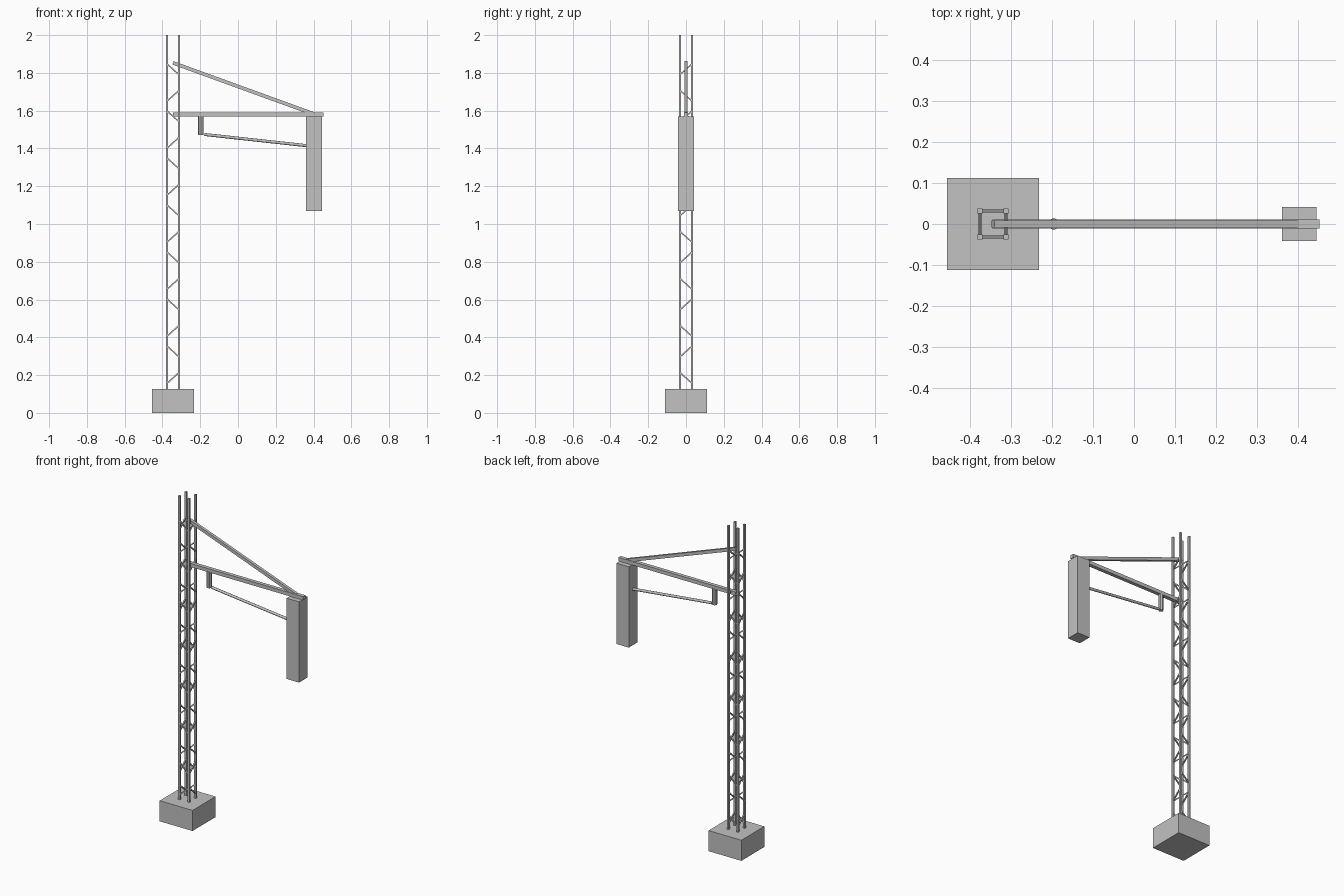
import bpy
from mathutils import Vector

cube = bpy.data.objects.get("Cube")
if cube:
    bpy.data.objects.remove(cube, do_unlink=True)

grey = bpy.data.materials.new("galvanised_grey")
grey.use_nodes = True
colour = (0.54, 0.54, 0.54, 1)
grey.diffuse_color = colour
grey.node_tree.nodes["Principled BSDF"].inputs["Base Color"].default_value = colour


def finish(name):
    ob = bpy.context.object
    ob.name = name
    ob.data.materials.append(grey)
    return ob


def box(name, low, high):
    low, high = Vector(low), Vector(high)
    bpy.ops.mesh.primitive_cube_add(size=1, location=(low + high) / 2)
    ob = finish(name)
    ob.scale = high - low
    return ob


def bar(name, start, end, thick, deep):
    """Rectangular bar between two points."""
    start, end = Vector(start), Vector(end)
    way = end - start
    bpy.ops.mesh.primitive_cube_add(size=1, location=(start + end) / 2)
    ob = finish(name)
    ob.scale = (way.length, deep, thick)
    ob.rotation_mode = 'QUATERNION'
    along = way.normalized()
    side = Vector((0, 0, 1)).cross(along).normalized()
    up = along.cross(side)
    from mathutils import Matrix
    ob.rotation_quaternion = Matrix((along, side, up)).transposed().to_quaternion()
    return ob


def tube(name, start, end, radius, sides=12):
    start, end = Vector(start), Vector(end)
    way = end - start
    bpy.ops.mesh.primitive_cylinder_add(vertices=sides, radius=radius,
                                        depth=way.length, location=(start + end) / 2)
    ob = finish(name)
    ob.rotation_mode = 'QUATERNION'
    ob.rotation_quaternion = way.to_track_quat('Z', 'Y')
    bpy.ops.object.shade_smooth_by_angle()
    return ob


MAST_X = -0.344
HALF = 0.032      # mast axis to post centre
POST = 0.006      # half width of a post
TOP = 2.0

# Footing
box("foundation_block", (MAST_X - 0.112, -0.112, 0), (MAST_X + 0.112, 0.112, 0.127))

# Four corner posts
for sx in (-1, 1):
    for sy in (-1, 1):
        x, y = MAST_X + sx * HALF, sy * HALF
        box("mast_post", (x - POST, y - POST, 0.12), (x + POST, y + POST, TOP))

# Lattice braces: alternating slopes on all four faces
for k in range(7):
    for mid, slope in ((0.185, 1), (0.325, -1)):
        z = mid + k * 0.249
        rise = slope * 0.029
        for s in (-1, 1):
            bar("brace_across", (MAST_X - HALF, s * HALF, z - rise),
                (MAST_X + HALF, s * HALF, z + rise), 0.007, 0.007)
            bar("brace_along", (MAST_X + s * HALF, -HALF, z + rise),
                (MAST_X + s * HALF, HALF, z - rise), 0.007, 0.007)

# Cantilever arm and its stay
box("cantilever_arm", (-0.345, -0.0115, 1.568), (0.453, 0.0115, 1.59))
bar("diagonal_stay", (-0.344, 0, 1.853), (0.40, 0, 1.583), 0.019, 0.018)

# Drop tube and registration rod
tube("drop_tube", (-0.196, 0, 1.47), (-0.196, 0, 1.572), 0.0145, 8)
tube("registration_rod", (-0.178, 0, 1.474), (0.37, 0, 1.414), 0.008)

# Hanging weight at the arm's end
box("hanging_box", (0.361, -0.042, 1.07), (0.446, 0.042, 1.568))
